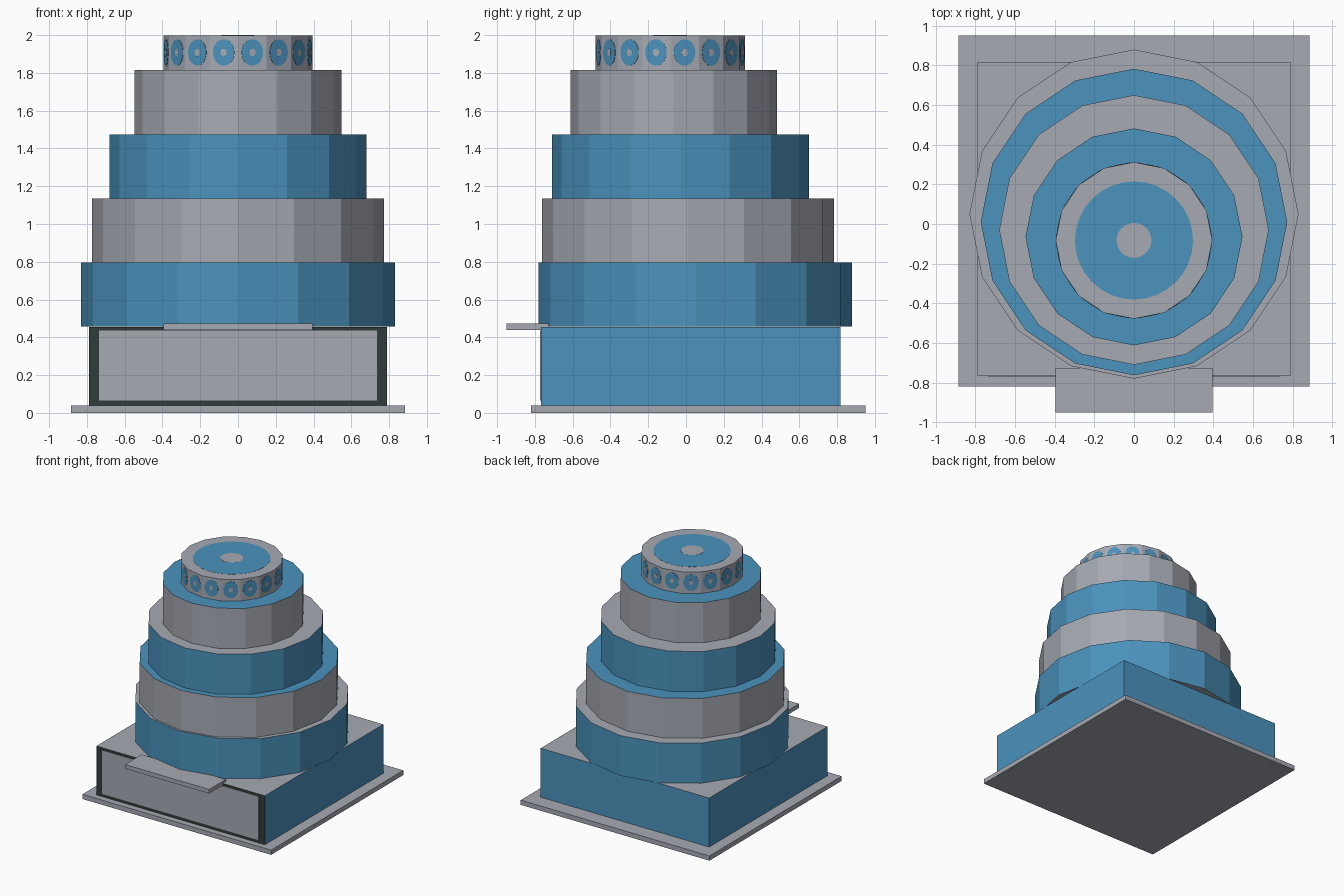
import bpy
from math import pi, sin, cos

default = bpy.data.objects.get("Cube")
if default:
    bpy.data.objects.remove(default, do_unlink=True)


def material(name, rgb):
    m = bpy.data.materials.new(name)
    m.use_nodes = True
    m.diffuse_color = (*rgb, 1)
    bsdf = next(n for n in m.node_tree.nodes if n.type == 'BSDF_PRINCIPLED')
    bsdf.inputs["Base Color"].default_value = (*rgb, 1)
    return m


grey = material("soft grey", (0.38, 0.40, 0.45))
blue = material("sky blue", (0.07, 0.29, 0.51))
dark = material("dark trim", (0.03, 0.045, 0.042))


def finish(name, mats, rule=None):
    """Name the active object and colour its faces by a rule on the normal."""
    ob = bpy.context.object
    ob.name = name
    for m in mats:
        ob.data.materials.append(m)
    if rule:
        for p in ob.data.polygons:
            p.material_index = rule(p.normal)
    return ob


def box(name, x, y0, y1, z0, z1, mats, rule=None):
    """Box centred on x = 0 with half width x."""
    bpy.ops.mesh.primitive_cube_add(size=1, location=(0, (y0 + y1) / 2, (z0 + z1) / 2))
    bpy.context.object.scale = (2 * x, y1 - y0, z1 - z0)
    return finish(name, mats, rule)


def disc(name, location, width, height, mat, rotation=(0, 0, 0)):
    """Thin oval plate."""
    bpy.ops.mesh.primitive_cylinder_add(vertices=32, radius=0.5, depth=0.004,
                                        location=location, rotation=rotation)
    bpy.context.object.scale = (width, height, 1)
    return finish(name, [mat])


# Ground slab and square base with a framed front panel
box("ground_slab", 0.885, -0.82, 0.95, 0, 0.04, [grey])
box("base_block", 0.79, -0.768, 0.818, 0.04, 0.455, [blue, grey, dark],
    lambda n: 1 if abs(n.z) > 0.5 else 2 if n.y < -0.5 else 0)
box("front_panel", 0.735, -0.772, -0.766, 0.065, 0.435, [grey])
box("front_awning", 0.395, -0.95, -0.727, 0.438, 0.473, [grey])

# Stacked tiers: radius, centre y, bottom, top, side colour, cap colour
tiers = [
    (0.83, 0.05, 0.457, 0.797, blue, grey),
    (0.773, 0.01, 0.797, 1.135, grey, blue),
    (0.68, -0.03, 1.135, 1.475, blue, grey),
    (0.547, -0.065, 1.475, 1.815, grey, blue),
    (0.395, -0.083, 1.815, 1.998, grey, grey),
]
for i, (r, y, z0, z1, side, cap) in enumerate(tiers):
    bpy.ops.mesh.primitive_cylinder_add(vertices=16, radius=r, depth=z1 - z0,
                                        location=(0, y, (z0 + z1) / 2))
    finish(f"tier_{i + 1}", [side, cap], lambda n: int(abs(n.z) > 0.5))

# Ring marking on the roof
top_r, top_y = tiers[-1][:2]
disc("roof_disc", (0, top_y, 1.997), 0.596, 0.596, blue)
disc("roof_centre", (0, top_y, 1.998), 0.176, 0.176, grey)

# Oval ring on every face of the top tier
for k in range(16):
    a = (k + 0.5) * pi / 8
    for name, w, h, out, mat in (("ring", 0.115, 0.14, 0, blue),
                                 ("ring_centre", 0.033, 0.04, 0.001, grey)):
        d = top_r * cos(pi / 16) + out
        disc(f"side_{name}_{k + 1}", (d * cos(a), top_y + d * sin(a), 1.908),
             w, h, mat, (pi / 2, 0, a + pi / 2))
